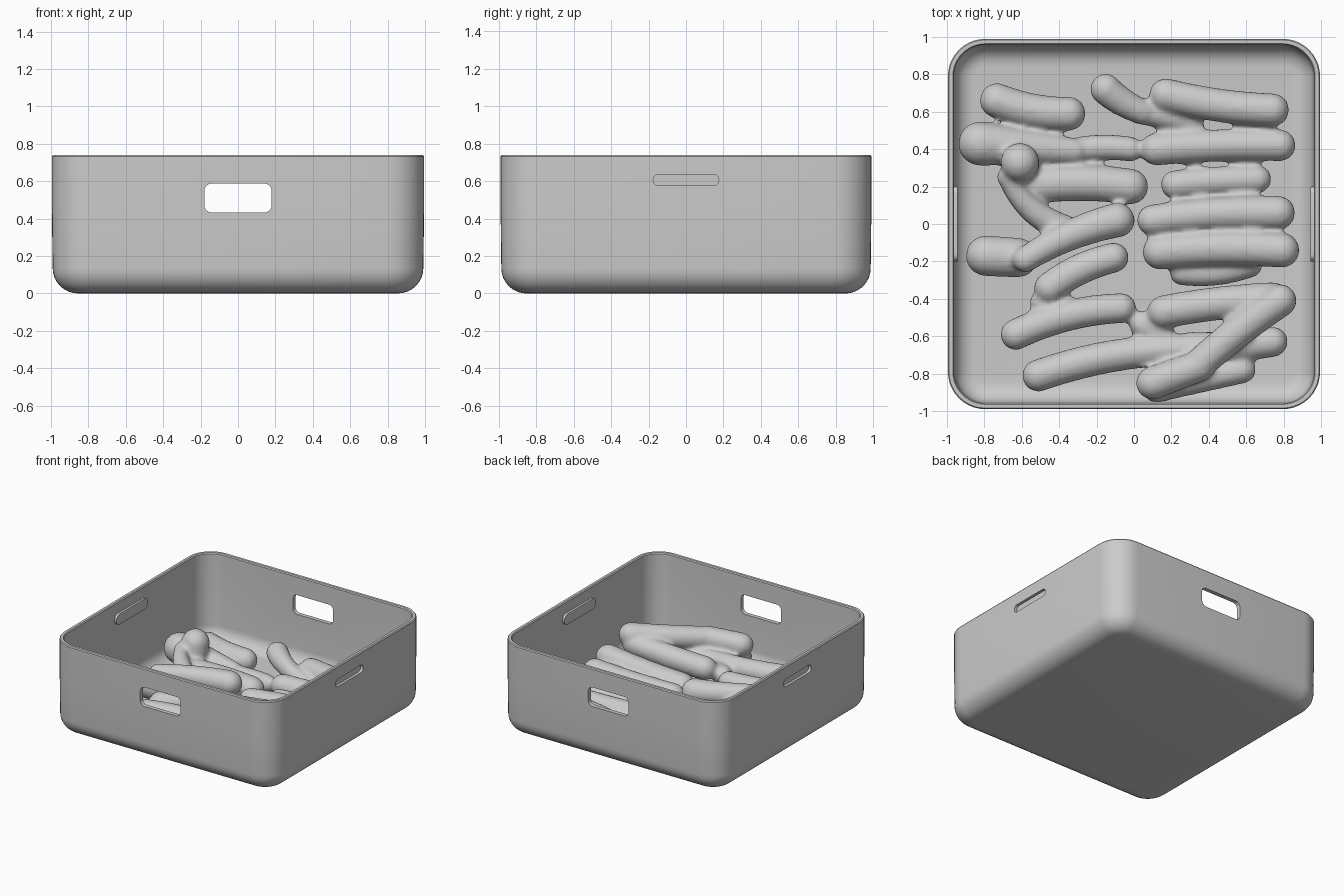
import bpy, bmesh, math
from mathutils import Vector

if "Cube" in bpy.data.objects:
    bpy.data.objects.remove(bpy.data.objects["Cube"])

HX, HY, H, CORNER = 0.995, 0.99, 0.74, 0.2


def make_object(name, bm):
    bmesh.ops.recalc_face_normals(bm, faces=bm.faces)
    me = bpy.data.meshes.new(name)
    bm.to_mesh(me)
    bm.free()
    ob = bpy.data.objects.new(name, me)
    bpy.context.collection.objects.link(ob)
    return ob


def activate(ob):
    bpy.ops.object.select_all(action='DESELECT')
    ob.select_set(True)
    bpy.context.view_layer.objects.active = ob


def bridge(bm, a, b):
    n = len(a)
    for i in range(n):
        bm.faces.new((a[i], a[(i + 1) % n], b[(i + 1) % n], b[i]))


def rounded_ring(bm, inset, z, segs=10):
    r = max(CORNER - inset, 0.04)
    ring = []
    for k, (sx, sy) in enumerate(((1, 1), (-1, 1), (-1, -1), (1, -1))):
        cx, cy = sx * (HX - inset - r), sy * (HY - inset - r)
        for i in range(segs + 1):
            a = math.pi / 2 * (k + i / segs)
            ring.append(bm.verts.new((cx + r * math.cos(a), cy + r * math.sin(a), z)))
    return ring


def rounded_box(name, loc, size, axis, r):
    """Box whose edges parallel to the given axis are rounded."""
    bm = bmesh.new()
    bmesh.ops.create_cube(bm, size=1)
    for v in bm.verts:
        v.co = Vector([v.co[i] * size[i] + loc[i] for i in range(3)])
    edges = [e for e in bm.edges
             if abs((e.verts[0].co - e.verts[1].co).normalized()[axis]) > 0.9]
    bmesh.ops.bevel(bm, geom=edges, offset=r, segments=6, profile=0.5, affect='EDGES')
    return make_object(name, bm)


# Tray: outer wall, rim and inner wall lofted as one closed shell
def fillet(inset, floor, r):
    return [(inset + r * (1 - math.cos(a)), floor + r * (1 - math.sin(a)))
            for a in [math.pi / 2 * i / 8 for i in range(9)]]


WALL, FLOOR = 0.032, 0.05
profile = fillet(0.004, 0, 0.135)[::-1]
profile += [(0.0, 0.45), (0.0, H - 0.008), (0.006, H), (WALL - 0.006, H), (WALL, H - 0.008)]
profile += fillet(WALL + 0.004, FLOOR, 0.11)
bm = bmesh.new()
rings = [rounded_ring(bm, i, z) for i, z in profile]
for a, b in zip(rings, rings[1:]):
    bridge(bm, a, b)
bm.faces.new(rings[0])
bm.faces.new(rings[-1])
tray = make_object("tray", bm)

# Handle holes front and back, shallow grip slots on both sides
cutters = [rounded_box("handle_cutter", (0, 0, 0.51), (0.36, 2.4, 0.155), 1, 0.04)]
for s, side in ((1, "right"), (-1, "left")):
    cutters.append(rounded_box(side + "_slot_cutter", (s * 1.0, 0, 0.606),
                               (0.054, 0.35, 0.06), 0, 0.028))
for c in cutters:
    mod = tray.modifiers.new("cut", 'BOOLEAN')
    mod.object, mod.operation, mod.solver = c, 'DIFFERENCE', 'EXACT'
    activate(tray)
    bpy.ops.object.modifier_apply(modifier=mod.name)
    bpy.data.objects.remove(c)
activate(tray)
bpy.ops.object.shade_smooth_by_angle(angle=math.radians(35))

# Inner bulge behind each grip slot
for s, side in ((1, "right"), (-1, "left")):
    ob = rounded_box(side + "_slot_back", (s * 0.956, 0, 0.606), (0.024, 0.4, 0.085), 0, 0.04)
    activate(ob)
    bpy.ops.object.shade_smooth_by_angle(angle=math.radians(35))


# Rolls: curved round-ended tubes lying in the tray
def roll(bm, p0, p1, bend, r0, r1, segs=16, steps=20):
    p0, p1 = Vector(p0), Vector(p1)
    side = Vector((0, 0, 1)).cross(p1 - p0)
    if side.length < 0.02:
        side = Vector((1, 0, 0))
    side.normalize()
    d = (p1 - p0).normalized()
    up = d.cross(side)
    length = (p1 - p0).length
    stations = [(-r0 * math.cos(a), math.sin(a) * r0) for a in
                [math.pi / 2 * k / 6 for k in range(1, 6)]]
    stations += [(length * k / steps, r0 + (r1 - r0) * k / steps) for k in range(steps + 1)]
    stations += [(length + r1 * math.sin(a), math.cos(a) * r1) for a in
                 [math.pi / 2 * k / 6 for k in range(1, 6)]]
    loops = []
    for t, r in stations:
        u = min(max(t / length, 0), 1)
        c = p0 + d * t + side * (bend * 4 * u * (1 - u))
        loops.append([bm.verts.new(c + side * r * math.cos(a) + up * r * math.sin(a))
                      for a in [2 * math.pi * k / segs for k in range(segs)]])
    for a, b in zip(loops, loops[1:]):
        bridge(bm, a, b)
    bm.faces.new(loops[0][::-1])
    bm.faces.new(loops[-1])


# bottom layer: x0, y0, x1, y1, sideways bend, radius
bottom = [
    (-.73, .66, -.35, .59, -.02, .095), (-.28, .40, -.02, .40, .01, .07),
    (.12, .40, .78, .42, .01, .088), (-.58, .20, -.02, .20, .02, .1),
    (.22, .21, .66, .24, .005, .078), (-.79, -.17, -.62, -.18, 0, .11),
    (-.45, -.34, -.11, -.18, .02, .085), (-.63, -.59, -.07, -.45, .03, .085),
    (-.51, -.81, .30, -.67, .035, .088), (.30, -.66, .74, -.63, -.01, .085),
    (.26, -.26, .62, -.22, -.02, .07), (.05, -.54, .15, -.60, 0, .075),
    (.12, -.88, .58, -.78, 0, .075), (-.50, -.42, -.36, -.44, 0, .06)]
# upper layer: start, end, sideways bend, start and end radius
upper = [
    ((-.15, .72, .21), (.04, .60, .17), -.01, .085, .07),
    ((.04, .60, .16), (.33, .53, .12), 0, .07, .045),
    ((.17, .69, .17), (.74, .61, .19), -.015, .09, .09),
    ((-.82, .43, .18), (-.32, .39, .15), 0, .12, .07),
    ((-.61, .33, .32), (-.60, .30, .16), 0, .105, .09),
    ((-.68, .25, .28), (-.38, -.02, .19), -.04, .055, .08),
    ((-.58, -.19, .28), (-.09, .02, .25), .025, .07, .095),
    ((.10, .02, .17), (.77, .06, .2), .015, .085, .092),
    ((.14, -.15, .17), (.79, -.14, .23), .015, .095, .095),
    ((.16, -.47, .18), (.74, -.40, .25), .01, .09, .09),
    ((.10, -.85, .24), (.35, -.76, .27), 0, .09, .085),
    ((.35, -.75, .27), (.78, -.41, .31), .01, .085, .09)]
bm = bmesh.new()
for x0, y0, x1, y1, bend, r in bottom:
    z = FLOOR + r + 0.002
    roll(bm, (x0, y0, z), (x1, y1, z), bend, r, r * 0.97)
for p0, p1, bend, r0, r1 in upper:
    roll(bm, p0, p1, bend, r0, r1)
rolls = make_object("rolls", bm)

# Fuse touching rolls into one soft surface
mod = rolls.modifiers.new("fuse", 'REMESH')
mod.mode, mod.voxel_size, mod.use_smooth_shade = 'VOXEL', 0.016, True
mod = rolls.modifiers.new("soften", 'SMOOTH')
mod.factor, mod.iterations = 0.5, 6
activate(rolls)
for m in ("fuse", "soften"):
    bpy.ops.object.modifier_apply(modifier=m)
bpy.ops.object.shade_smooth()
